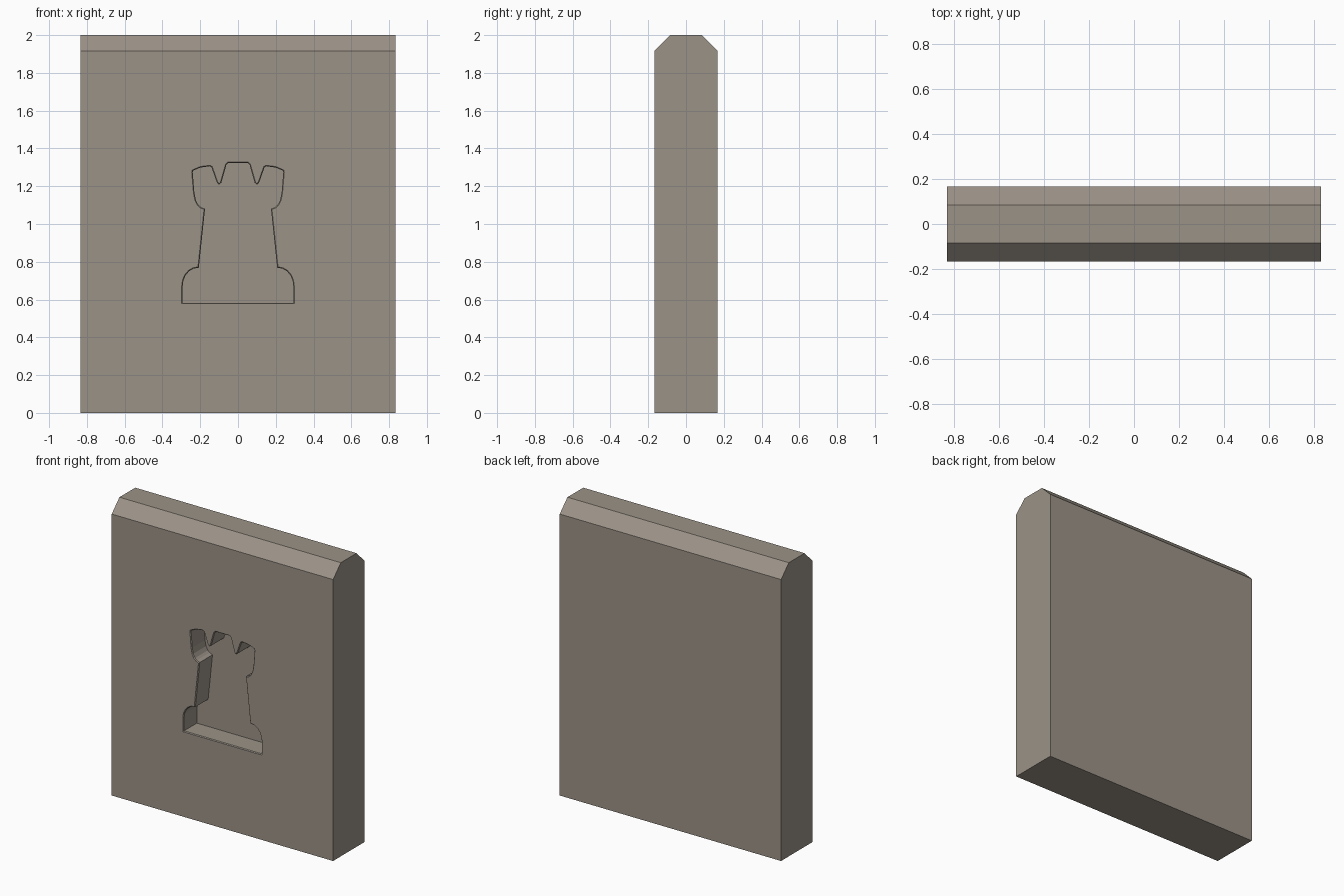
import bpy, bmesh, math
from mathutils import Vector

if "Cube" in bpy.data.objects:
    bpy.data.objects.remove(bpy.data.objects["Cube"])

stone = bpy.data.materials.new("warm_grey_stone")
stone.diffuse_color = (0.33, 0.29, 0.245, 1)
stone.use_nodes = True
stone.node_tree.nodes["Principled BSDF"].inputs["Base Color"].default_value = stone.diffuse_color


def loft(name, rings):
    """Closed solid from a list of equal-length rings of 3D points."""
    bm = bmesh.new()
    loops = [[bm.verts.new(p) for p in r] for r in rings]
    n = len(loops[0])
    for a, b in zip(loops, loops[1:]):
        for i in range(n):
            j = (i + 1) % n
            bm.faces.new((a[i], a[j], b[j], b[i]))
    bm.faces.new(loops[0])
    bm.faces.new(loops[-1])
    bmesh.ops.recalc_face_normals(bm, faces=bm.faces)
    me = bpy.data.meshes.new(name)
    bm.to_mesh(me)
    bm.free()
    me.materials.append(stone)
    ob = bpy.data.objects.new(name, me)
    bpy.context.collection.objects.link(ob)
    return ob


def inset(pts, d):
    """Shrink a counter-clockwise outline by d."""
    out = []
    for i, p in enumerate(pts):
        a = (p - pts[i - 1]).normalized()
        b = (pts[(i + 1) % len(pts)] - p).normalized()
        na, nb = Vector((-a.y, a.x)), Vector((-b.y, b.x))
        out.append(p + (na + nb) * d / (1 + na.dot(nb)))
    return out


# slab: chamfered side profile swept across x
side = [(-.168, 0), (.168, 0), (.168, 1.917), (.085, 2), (-.085, 2), (-.168, 1.917)]
slab = loft("slab", [[(x, y, z) for y, z in side] for x in (-.834, .834)])

# tower outline, right half from the base upward
half = [(.298, .578)]
for k in range(6):  # rounded shoulder of the base
    t = math.radians(18 * k)
    half.append((.212 + .086 * math.cos(t), .672 + .101 * math.sin(t)))
half += [(.180, 1.077), (.199, 1.085), (.214, 1.098), (.228, 1.125), (.236, 1.165),
         (.245, 1.275), (.242, 1.286), (.200, 1.304), (.148, 1.311), (.136, 1.303),
         (.107, 1.221), (.100, 1.215), (.093, 1.221),
         (.066, 1.316), (.055, 1.328)]
outline = [Vector(p) for p in half] + [Vector((-x, z)) for x, z in reversed(half)]

# recess cutter with a fine bevelled lip
lip = inset(outline, .005)
cutter = loft("recess_cutter", [[(p.x, y, p.y) for p in r] for r, y in
                                ((outline, -.25), (outline, -.168 + .0005), (lip, -.162), (lip, -.025))])
cutter.hide_render = True

mod = slab.modifiers.new("recess", "BOOLEAN")
mod.operation = "DIFFERENCE"
mod.solver = "EXACT"
mod.object = cutter
bpy.context.view_layer.objects.active = slab
slab.select_set(True)
bpy.ops.object.modifier_apply(modifier=mod.name)
bpy.data.objects.remove(cutter)
